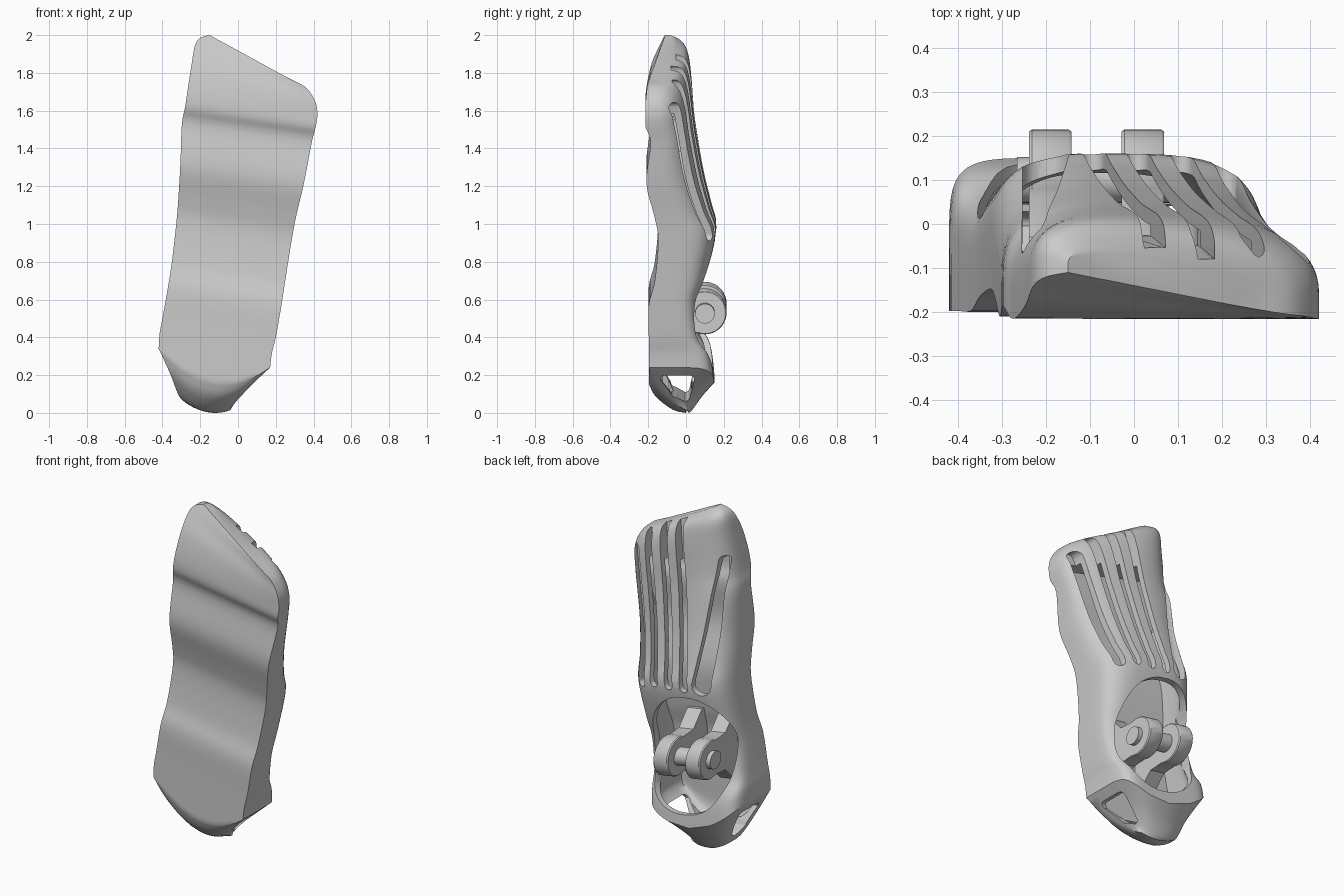
import bpy, bmesh, math
from mathutils import Vector

if "Cube" in bpy.data.objects:
    bpy.data.objects.remove(bpy.data.objects["Cube"])

TILT = -0.165  # foot is yawed: z drops toward +x


def loft(name, rings):
    """Closed skin through equal-length rings of points."""
    bm = bmesh.new()
    vs = [[bm.verts.new(p) for p in r] for r in rings]
    n = len(vs[0])
    for a, b in zip(vs, vs[1:]):
        for i in range(n):
            bm.faces.new((a[i], a[(i + 1) % n], b[(i + 1) % n], b[i]))
    bm.faces.new(vs[0])
    bm.faces.new(vs[-1])
    bmesh.ops.recalc_face_normals(bm, faces=bm.faces)
    me = bpy.data.meshes.new(name)
    bm.to_mesh(me)
    bm.free()
    ob = bpy.data.objects.new(name, me)
    bpy.context.collection.objects.link(ob)
    return ob


def smooth(ob, angle=35):
    bpy.ops.object.select_all(action='DESELECT')
    ob.select_set(True)
    bpy.context.view_layer.objects.active = ob
    bpy.ops.object.shade_smooth_by_angle(angle=math.radians(angle))


def cut(ob, cutter):
    bpy.context.view_layer.objects.active = ob
    m = ob.modifiers.new("cut", 'BOOLEAN')
    m.operation, m.solver, m.object = 'DIFFERENCE', 'EXACT', cutter
    bpy.ops.object.modifier_apply(modifier=m.name)
    bpy.data.objects.remove(cutter)


# Stations heel to toe: left (x, z), right (x, z),
# front y, (right front y offset), back y, (right back y offset), roundness, bow
L = [(-.26, .045), (-.31, .085), (-.36, .21), (-.42, .34), (-.415, .42), (-.40, .50),
     (-.37, .67), (-.35, .80), (-.325, 1.02), (-.315, 1.15), (-.305, 1.32),
     (-.297, 1.53), (-.28, 1.62), (-.265, 1.72), (-.245, 1.85), (-.228, 1.945),
     (-.20, 1.985), (-.15, 2.0)]
R = [(-.04, .015), (-.01, .06), (.08, .155), (.17, .24), (.18, .32), (.20, .40),
     (.23, .57), (.25, .70), (.285, .92), (.31, 1.05), (.35, 1.22),
     (.39, 1.43), (.41, 1.51), (.42, 1.57), (.415, 1.63), (.39, 1.685),
     (.35, 1.73), (.28, 1.765)]
FRONT = [0, -.07, -.16, -.197, -.197, -.197, -.197, -.165, -.147, -.17, -.21,
         -.187, -.213, -.21, -.182, -.14, -.12, -.11]
FRONT_R = [0] * 13 + [-.005, -.033, -.07, -.085, -.085]
BACK = [.015, .035, .085, .15, .13, .075, .065, .11, .165, .15, .115,
        .08, .068, .062, .056, .045, .02, -.04]
BACK_R = [0] * 8 + [-.01, -.04, -.055, -.06, -.06, -.065, -.075, -.085, -.09, -.09]
ROUND = [2.5, 3, 4, 6, 6, 6, 5, 4, 3.4, 3, 2.8] + [2.7] * 7
BOW = [.028, .055, .095, .13, .06] + [0] * 13
STATIONS = [(*a, *b, *r) for a, b, *r in zip(L, R, FRONT, FRONT_R, BACK, BACK_R, ROUND, BOW)]


def spline(rows, steps):
    """Catmull-Rom interpolation of stations."""
    out = []
    for i in range(len(rows) - 1):
        p0, p1 = rows[max(i - 1, 0)], rows[i]
        p2, p3 = rows[i + 1], rows[min(i + 2, len(rows) - 1)]
        for k in range(steps):
            t = k / steps
            out.append([.5 * (2 * b + (c - a) * t + (2 * a - 5 * b + 4 * c - d) * t * t
                              + (3 * b - a - 3 * c + d) * t ** 3)
                        for a, b, c, d in zip(p0, p1, p2, p3)])
    return out + [list(rows[-1])]


def section(s, d=0.0):
    """Flat sole edge plus a superellipse back, inset by d."""
    xl, zl, xr, zr, yf, yfr, yb, ybr, n, bow = s
    uv = [(i / 10, 0.0) for i in range(11)]
    base = .22
    for i in range(33):
        a = math.pi * i / 32
        c, q = math.cos(a), abs(math.sin(a))
        u = .5 + .5 * math.copysign(abs(c) ** (2 / n), c)
        uv.append((u, base + (1 - base) * q ** (2 / n)))
    pts = []
    for u, v in uv:
        x = (xl + d) + (xr - xl - 2 * d) * u
        z = zl + (zr - zl) * u - bow * (1 - (2 * u - 1) ** 2)
        f, b = yf + yfr * u + d, yb + ybr * u - d
        pts.append((x, f + (b - f) * v, z))
    return pts


# Foot shell with a crease at the heel edge and a hollow inside
rows = spline(STATIONS[:4], 4)[:-1] + spline(STATIONS[3:], 4)
foot = loft("foot_shell", [section(s) for s in rows])
cut(foot, loft("cavity", [section(s, .036) for s in spline(STATIONS[2:14], 3)]))


# Oval ankle opening in the back
def oval(y):
    pts = []
    for i in range(64):
        c, s = math.cos(math.tau * i / 64), math.sin(math.tau * i / 64)
        x = .265 * math.copysign(abs(c) ** .88, c)
        pts.append((x - .09, y, .578 + .35 * math.copysign(abs(s) ** .88, s) + TILT * x))
    return pts

cut(foot, loft("ankle_cutter", [oval(-.02), oval(.4)]))


def slot(start, end, r0, r1):
    """Capsule cutter pushed out of the back of the foot."""
    a, b = Vector(start), Vector(end)
    ang = math.atan2(b.z - a.z, b.x - a.x)
    low = []
    for p, r, first in ((a, r0, ang + math.pi / 2), (b, r1, ang - math.pi / 2)):
        for i in range(9):
            t = first + math.pi * i / 8
            low.append((p.x + r * math.cos(t), p.y, p.z + r * math.sin(t)))
    return loft("slot_cutter", [low, [(x, .5, z) for x, y, z in low]])


# Slots between the toes, the outer side slot and the wide inner side slot
for args in (((-.095, .06, .99), (.045, -.055, 1.88), .026, .028),
             ((.005, .06, .98), (.155, -.08, 1.81), .026, .028),
             ((.105, .05, .97), (.268, -.10, 1.735), .026, .028),
             ((.205, .02, .94), (.365, -.11, 1.61), .03, .034),
             ((-.20, .03, 1.02), (-.232, -.09, 1.72), .053, .022)):
    cut(foot, slot(*args))


# Rounded triangular windows through both sides of the heel
def window(x):
    corners = [(-.11, .18), (.02, .18), (-.005, .07), (-.055, .095)]
    pts = []
    for k, (y, z) in enumerate(corners):
        for i in range(5):
            t = math.radians(180 - 90 * k - 90 * i / 4)
            pts.append((x, y + .025 * math.cos(t), z + .025 * math.sin(t) + TILT * (x - .08)))
    return pts

cut(foot, loft("window_cutter", [window(-.6), window(.4)]))
smooth(foot)


# Ankle lugs: round eye on a leg that spreads into the sole
def lug_ring(x, r=.115):
    zc = .555 + TILT * (x + .085)
    pts = [(x, .1 + r * math.sin(math.radians(t)), zc + r * math.cos(math.radians(t)))
           for t in range(-20, 201, 10)]
    pts += [(x, -.03, zc - .11), (x, -.12, zc - .2), (x, -.175, zc - .2),
            (x, -.155, zc + .2), (x, -.11, zc + .2), (x, -.03, zc + .11)]
    return pts

for side, x in (("left", -.19), ("right", .02)):
    smooth(loft("ankle_lug_" + side, [lug_ring(x - .048, .11), lug_ring(x - .041),
                                      lug_ring(x + .041), lug_ring(x + .048, .11)]))


# Hinge pin through both lugs
def pin_ring(x, r=.052):
    return [(x, .1 + r * math.cos(math.tau * i / 32),
             .555 + TILT * (x + .085) + r * math.sin(math.tau * i / 32)) for i in range(32)]

smooth(loft("ankle_pin", [pin_ring(-.265), pin_ring(.095)]))
